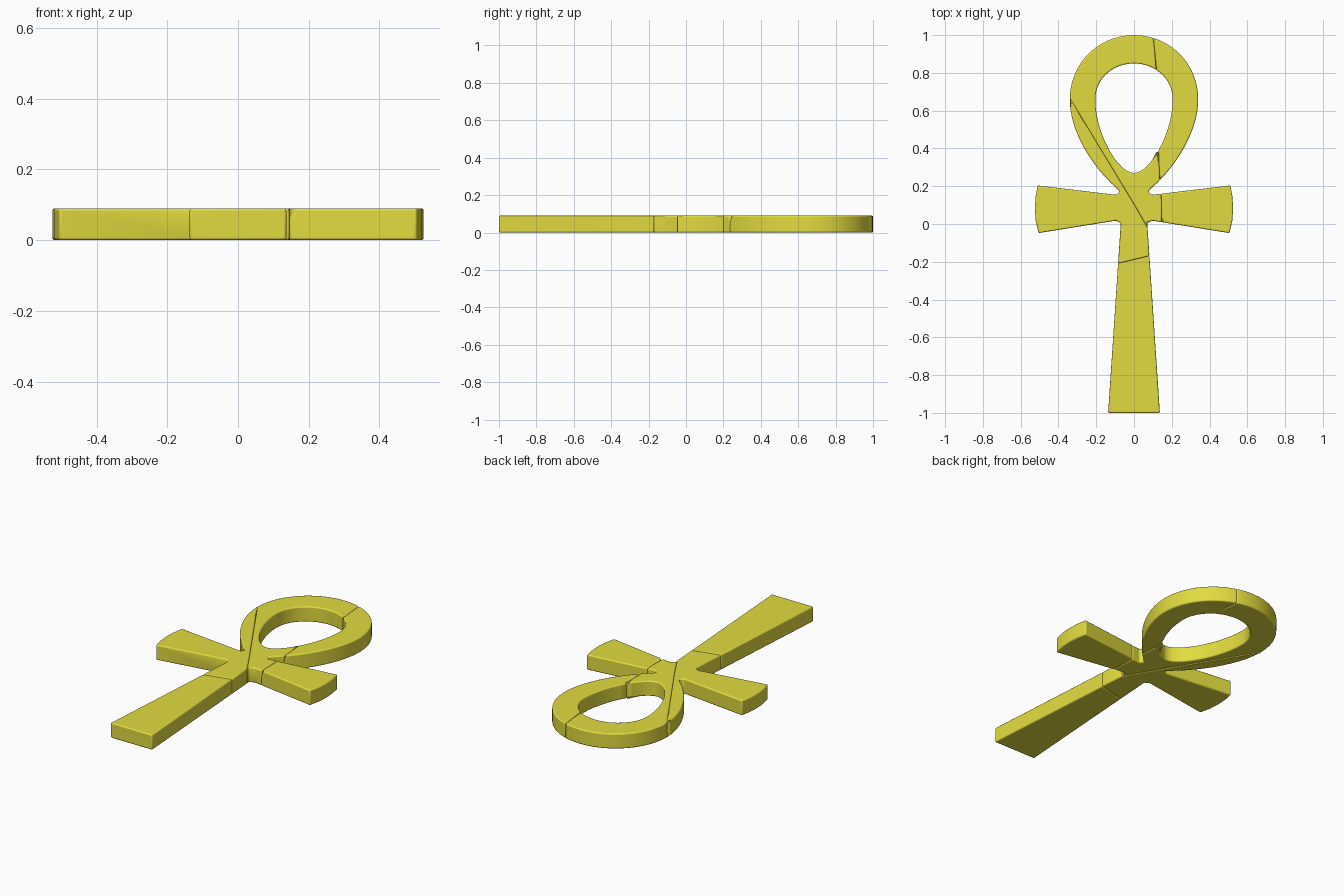
import bpy, bmesh, math
from mathutils import Vector
from mathutils.geometry import interpolate_bezier

if "Cube" in bpy.data.objects:
    bpy.data.objects.remove(bpy.data.objects["Cube"])

H = 0.09

yellow = bpy.data.materials.new("yellow")
yellow.diffuse_color = (0.76, 0.71, 0.05, 1)
yellow.use_nodes = True
yellow.node_tree.nodes["Principled BSDF"].inputs["Base Color"].default_value = yellow.diffuse_color


def bez(n, *pts):
    return [tuple(p)[:2] for p in interpolate_bezier(*[Vector((x, y, 0)) for x, y in pts], n)]


def mirror(half):
    """Close a right-hand half outline by mirroring it in x."""
    return half + [(-x, y) for x, y in reversed(half) if abs(x) > 1e-5]


def prism(name, loops, z0, z1):
    """Extrude one or more closed outlines (extra ones are holes)."""
    bm = bmesh.new()
    edges = []
    for loop in loops:
        vs = [bm.verts.new((x, y, z0)) for x, y in loop]
        edges += [bm.edges.new((vs[i - 1], vs[i])) for i in range(len(vs))]
    bmesh.ops.triangle_fill(bm, use_beauty=True, use_dissolve=False, edges=edges)
    ext = bmesh.ops.extrude_face_region(bm, geom=bm.faces[:])
    for v in ext["geom"]:
        if isinstance(v, bmesh.types.BMVert):
            v.co.z = z1
    bmesh.ops.recalc_face_normals(bm, faces=bm.faces[:])
    me = bpy.data.meshes.new(name)
    bm.to_mesh(me)
    bm.free()
    ob = bpy.data.objects.new(name, me)
    bpy.context.collection.objects.link(ob)
    return ob


# Looped cross outline: loop, flared arms and flared shaft
outer = bez(14, (0, 1), (0.19, 1), (0.34, 0.85), (0.34, 0.66))
outer += bez(12, (0.34, 0.66), (0.34, 0.48), (0.21, 0.29), (0.09, 0.188))[1:]
outer += [(0.076, 0.171), (0.092, 0.154), (0.51, 0.204), (0.521, 0.145), (0.525, 0.08),
          (0.52, 0.015), (0.505, -0.048), (0.095, 0.018), (0.07, 0.004), (0.137, -1)]
inner = bez(14, (0, 0.85), (0.115, 0.85), (0.205, 0.765), (0.205, 0.66))
inner += bez(14, (0.205, 0.66), (0.205, 0.48), (0.085, 0.27), (0, 0.27))[1:]
outline = [mirror(outer), mirror(inner)]

# Crack lines, extended past the outline
diagonal = [(-0.522, 0.97), (-0.345, 0.675), (0, 0.105), (0.072, -0.02), (0.141, -0.14)]
top_crack = [(0.095, 1.1), (0.102, 0.99), (0.11, 0.915), (0.117, 0.82), (0.12, 0.75)]
side_crack = [(0.11, 0.5), (0.126, 0.395), (0.134, 0.30), (0.138, 0.19)]
arm_crack = [(0.142, 0.19), (0.147, 0.08), (0.142, -0.1)]
shaft_l, shaft_r = (-0.49, -0.308), (0.49, -0.07)
shaft_mid = (0.141, -0.155)

# name: (region outline, chipped corner point, chip normal)
chip_n = Vector((-1, -0.5, 0.4))
pieces = {
    "shaft": ([shaft_l, shaft_r, (0.49, -1.2), (-0.49, -1.2)], None),
    "left_arm": ([(-0.8, 0.97)] + diagonal + [shaft_mid, shaft_l, (-0.8, -0.308)], None),
    "loop_left": (diagonal[:-1] + [arm_crack[2]] + arm_crack[1::-1] + side_crack[::-1]
                  + top_crack[::-1] + [(-0.522, 1.1)], None),
    "loop_right": (top_crack + side_crack + [(0.6, 0.21), (0.6, 1.1)], (0.138, 0.222, 0.045)),
    "right_arm": (arm_crack + [(0.7, -0.1), (0.7, 0.25), (0.4, 0.205)], (0.144, 0.012, 0.05)),
}

for name, (region, chip) in pieces.items():
    ob = prism(name, outline, 0, H)
    cutter = prism("cutter", [region], -0.1, 0.2)
    mod = ob.modifiers.new("cut", 'BOOLEAN')
    mod.operation, mod.solver, mod.object = 'INTERSECT', 'EXACT', cutter
    bpy.context.view_layer.update()
    me = bpy.data.meshes.new_from_object(ob.evaluated_get(bpy.context.evaluated_depsgraph_get()))
    ob.modifiers.clear()
    bpy.data.objects.remove(cutter)

    # Clean flat faces and break off the chipped corner
    bm = bmesh.new()
    bm.from_mesh(me)
    bmesh.ops.remove_doubles(bm, verts=bm.verts[:], dist=0.004)
    if chip:
        geom = bm.verts[:] + bm.edges[:] + bm.faces[:]
        cut = bmesh.ops.bisect_plane(bm, geom=geom, plane_co=chip, plane_no=chip_n, clear_outer=True)
        bmesh.ops.holes_fill(bm, edges=[e for e in cut["geom_cut"] if isinstance(e, bmesh.types.BMEdge)])
    bmesh.ops.dissolve_limit(bm, angle_limit=math.radians(0.3), verts=bm.verts[:], edges=bm.edges[:])
    bmesh.ops.recalc_face_normals(bm, faces=bm.faces[:])
    bm.to_mesh(me)
    bm.free()
    ob.data = me
    me.materials.clear()
    me.materials.append(yellow)

    # Worn, rounded edges
    bev = ob.modifiers.new("rounded_edges", 'BEVEL')
    bev.width, bev.segments = 0.007, 3
    bev.limit_method, bev.angle_limit = 'ANGLE', math.radians(35)
    bev.use_clamp_overlap = False
    bpy.ops.object.select_all(action='DESELECT')
    ob.select_set(True)
    bpy.context.view_layer.objects.active = ob
    bpy.ops.object.shade_smooth_by_angle(angle=math.radians(40))
